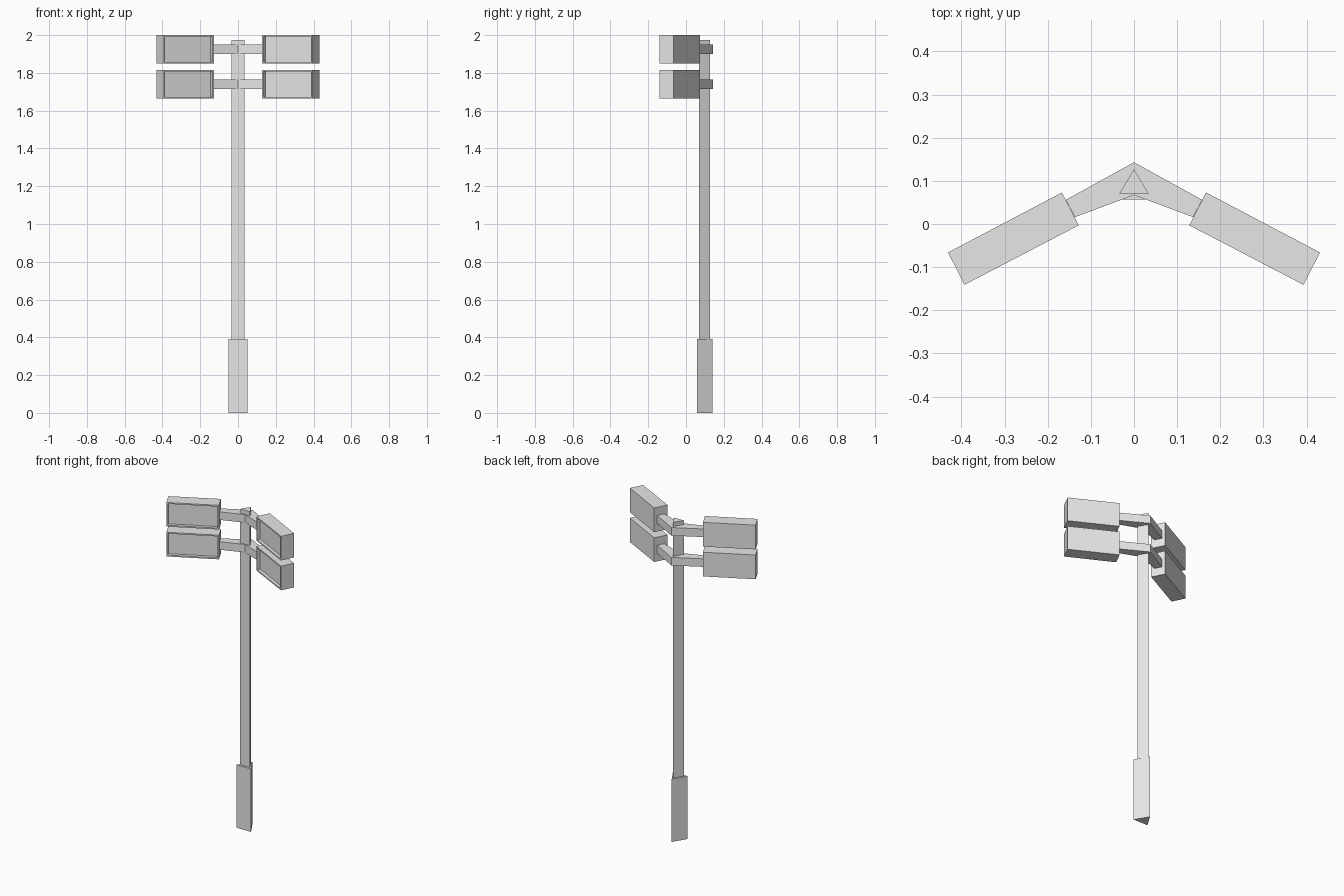
import bpy
import bmesh
from mathutils import Vector

cube = bpy.data.objects.get("Cube")
if cube:
    bpy.data.objects.remove(cube, do_unlink=True)

grey = bpy.data.materials.new("light_grey")
grey.use_nodes = True
colour = (0.8, 0.8, 0.8, 1)
grey.diffuse_color = colour
grey.node_tree.nodes["Principled BSDF"].inputs["Base Color"].default_value = colour


def prism(name, outline, low, high, recess=False):
    """Extrude a plan outline upwards; optionally sink a panel in the first side."""
    bm = bmesh.new()
    base = bm.faces.new([bm.verts.new((x, y, low)) for x, y in outline])
    up = bmesh.ops.extrude_face_region(bm, geom=[base])
    top = [g for g in up["geom"] if isinstance(g, bmesh.types.BMVert)]
    bmesh.ops.translate(bm, verts=top, vec=(0, 0, high - low))
    if not base.is_valid or base not in bm.faces:
        bm.faces.new([v for v in bm.verts if v not in top])
    bmesh.ops.recalc_face_normals(bm, faces=bm.faces)
    if recess:
        mid = (Vector(outline[0]) + Vector(outline[1])) / 2
        front = min(bm.faces, key=lambda f: (f.calc_center_median().xy - mid).length
                    + abs(f.normal.z))
        bmesh.ops.inset_region(bm, faces=[front], thickness=0.012)
        bmesh.ops.inset_region(bm, faces=[front], thickness=0.0, depth=-0.02)
    mesh = bpy.data.meshes.new(name)
    bm.to_mesh(mesh)
    bm.free()
    mesh.materials.append(grey)
    obj = bpy.data.objects.new(name, mesh)
    bpy.context.collection.objects.link(obj)
    return obj


# Three-sided post with a thicker foot
prism("post_foot", [(-0.05, 0.057), (0.05, 0.057), (0, 0.14)], 0, 0.39)
prism("post", [(-0.034, 0.07), (0.034, 0.07), (0, 0.127)], 0.39, 1.975)

# Two tiers of angled arms, each carrying a lamp with a sunken panel
arm = [(0, 0.067), (0.137, 0.016), (0.158, 0.056), (0, 0.143)]
lamp = [(0.128, -0.003), (0.393, -0.141), (0.431, -0.066), (0.167, 0.073)]
for tier, z in (("upper", 1.85), ("lower", 1.665)):
    for side, s in (("left", 1), ("right", -1)):
        prism(f"{tier}_{side}_arm", [(s * x, y) for x, y in arm], z + 0.05, z + 0.1)
        prism(f"{tier}_{side}_lamp", [(s * x, y) for x, y in lamp], z, z + 0.15, True)
